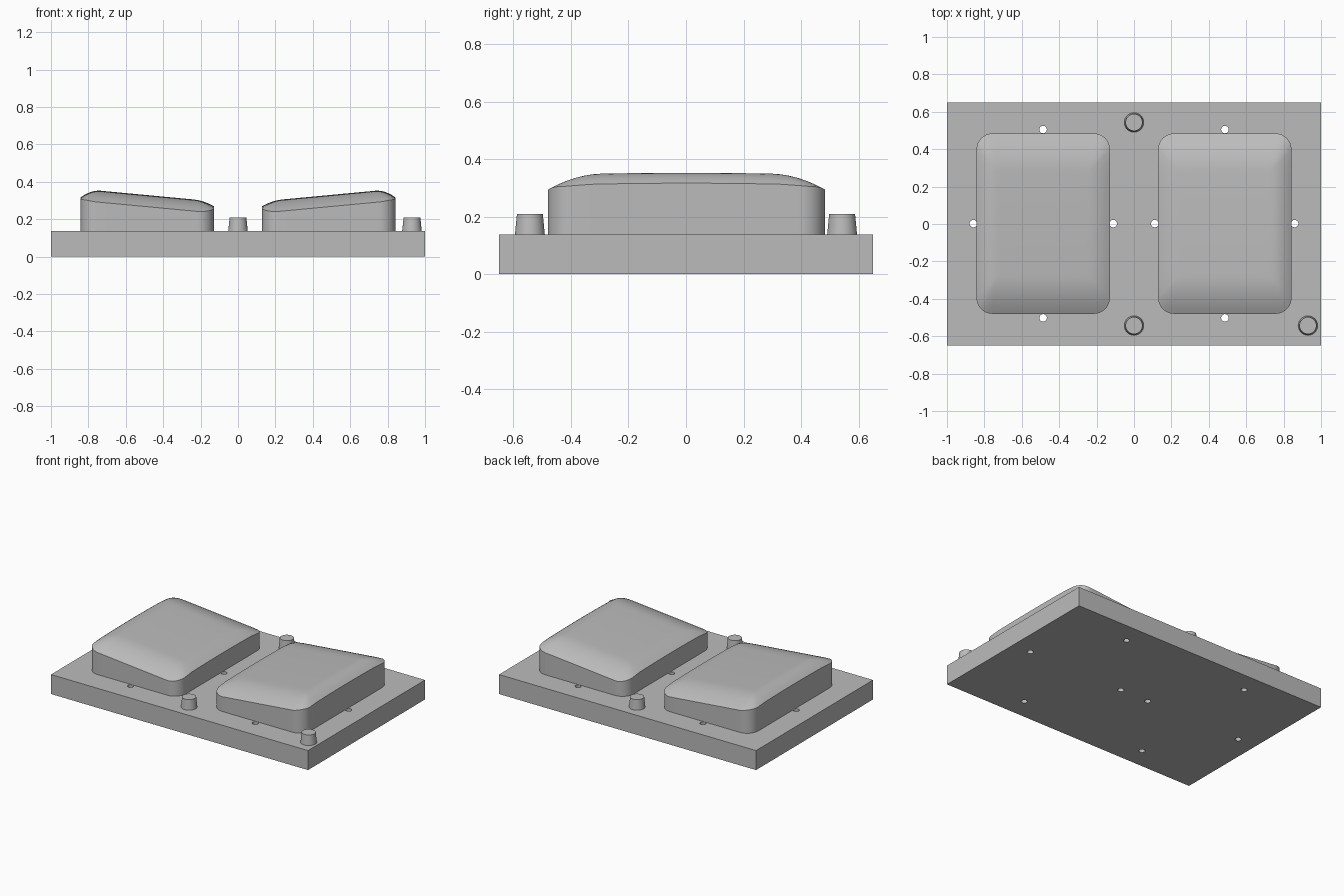
import bpy, bmesh, math
from mathutils import Matrix

if "Cube" in bpy.data.objects:
    bpy.data.objects.remove(bpy.data.objects["Cube"])

BASE_TOP = 0.137
grey = bpy.data.materials.new("plain grey")
grey.diffuse_color = (0.5, 0.5, 0.5, 1)
grey.use_nodes = True
grey.node_tree.nodes["Principled BSDF"].inputs["Base Color"].default_value = grey.diffuse_color


def finish(name, bm, smooth=True):
    bmesh.ops.recalc_face_normals(bm, faces=bm.faces)
    mesh = bpy.data.meshes.new(name)
    bm.to_mesh(mesh)
    bm.free()
    mesh.materials.append(grey)
    obj = bpy.data.objects.new(name, mesh)
    bpy.context.collection.objects.link(obj)
    if smooth:
        bpy.ops.object.select_all(action='DESELECT')
        obj.select_set(True)
        bpy.context.view_layer.objects.active = obj
        bpy.ops.object.shade_smooth_by_angle(angle=math.radians(30))
    return obj


# Base plate with vent holes drilled through around each pad
bm = bmesh.new()
bmesh.ops.create_cube(bm, size=1, matrix=Matrix.Translation((0, 0, BASE_TOP / 2))
                      @ Matrix.Diagonal((2, 1.3, BASE_TOP, 1)))
plate = finish("base_plate", bm, smooth=False)

bm = bmesh.new()
for side in (-1, 1):
    for x, y in ((0.486, 0.505), (0.486, -0.502), (0.859, 0.002), (0.111, 0.002)):
        bmesh.ops.create_cone(bm, cap_ends=True, segments=24, radius1=0.02, radius2=0.02,
                              depth=0.4, matrix=Matrix.Translation((side * x, y, 0.07)))
cutter = finish("hole_cutter", bm, smooth=False)
cutter.hide_render = True
cutter.hide_set(True)
drill = plate.modifiers.new("holes", 'BOOLEAN')
drill.operation = 'DIFFERENCE'
drill.solver = 'EXACT'
drill.object = cutter

# Domed pads: rounded rectangles, sloping up to the outer side, edges rolled down
X_IN, X_OUT, Y_MID, HALF_Y, RADIUS = 0.129, 0.842, 0.002, 0.482, 0.085
X_MID, HALF_X = (X_IN + X_OUT) / 2, (X_OUT - X_IN) / 2


def outline():
    pts = []
    for k, (sx, sy) in enumerate(((1, 1), (-1, 1), (-1, -1), (1, -1))):
        for i in range(9):
            a = math.pi / 2 * (k + i / 8)
            pts.append((sx * (HALF_X - RADIUS) + RADIUS * math.cos(a),
                        sy * (HALF_Y - RADIUS) + RADIUS * math.sin(a)))
    dense = []
    for i, (x, y) in enumerate(pts):
        dense.append((x, y))
        nx, ny = pts[(i + 1) % len(pts)]
        if math.hypot(nx - x, ny - y) > 0.1:        # subdivide straight sides
            dense += [(x + (nx - x) * j / 12, y + (ny - y) * j / 12) for j in range(1, 12)]
    return dense


def pad_height(u, v):
    def roll(dist, width):
        return max(0.0, 1 - dist / width) ** 2
    plane = 0.317 + 0.094 * (u + HALF_X) - 0.022 - 0.008 * (v / HALF_Y) ** 2
    outer = 0.046 * roll(HALF_X - u, 0.11)
    inner = 0.026 * roll(HALF_X + u, 0.11)
    ends = 0.054 * roll(HALF_Y - abs(v), 0.2)
    return plane - math.hypot(max(outer, inner), ends)


def make_pad(name, side):
    bm = bmesh.new()
    shape = outline()
    rings = [[bm.verts.new((side * (X_MID + u), Y_MID + v, BASE_TOP)) for u, v in shape]]
    for i in range(20):
        s = 1 - i / 20
        rings.append([bm.verts.new((side * (X_MID + u * s), Y_MID + v * s,
                                    pad_height(u * s, v * s))) for u, v in shape])
    n = len(shape)
    for a, b in zip(rings, rings[1:]):
        for i in range(n):
            bm.faces.new((a[i], a[(i + 1) % n], b[(i + 1) % n], b[i]))
    bm.faces.new(rings[0])
    bm.faces.new(rings[-1])
    finish(name, bm)


make_pad("left_pad", -1)
make_pad("right_pad", 1)

# Tapered locating pegs
for name, x, y in (("back_peg", 0, 0.543), ("front_peg", 0, -0.543), ("corner_peg", 0.93, -0.543)):
    bm = bmesh.new()
    bmesh.ops.create_cone(bm, cap_ends=True, segments=40, radius1=0.052, radius2=0.045,
                          depth=0.071, matrix=Matrix.Translation((x, y, BASE_TOP + 0.0355)))
    finish(name, bm)
